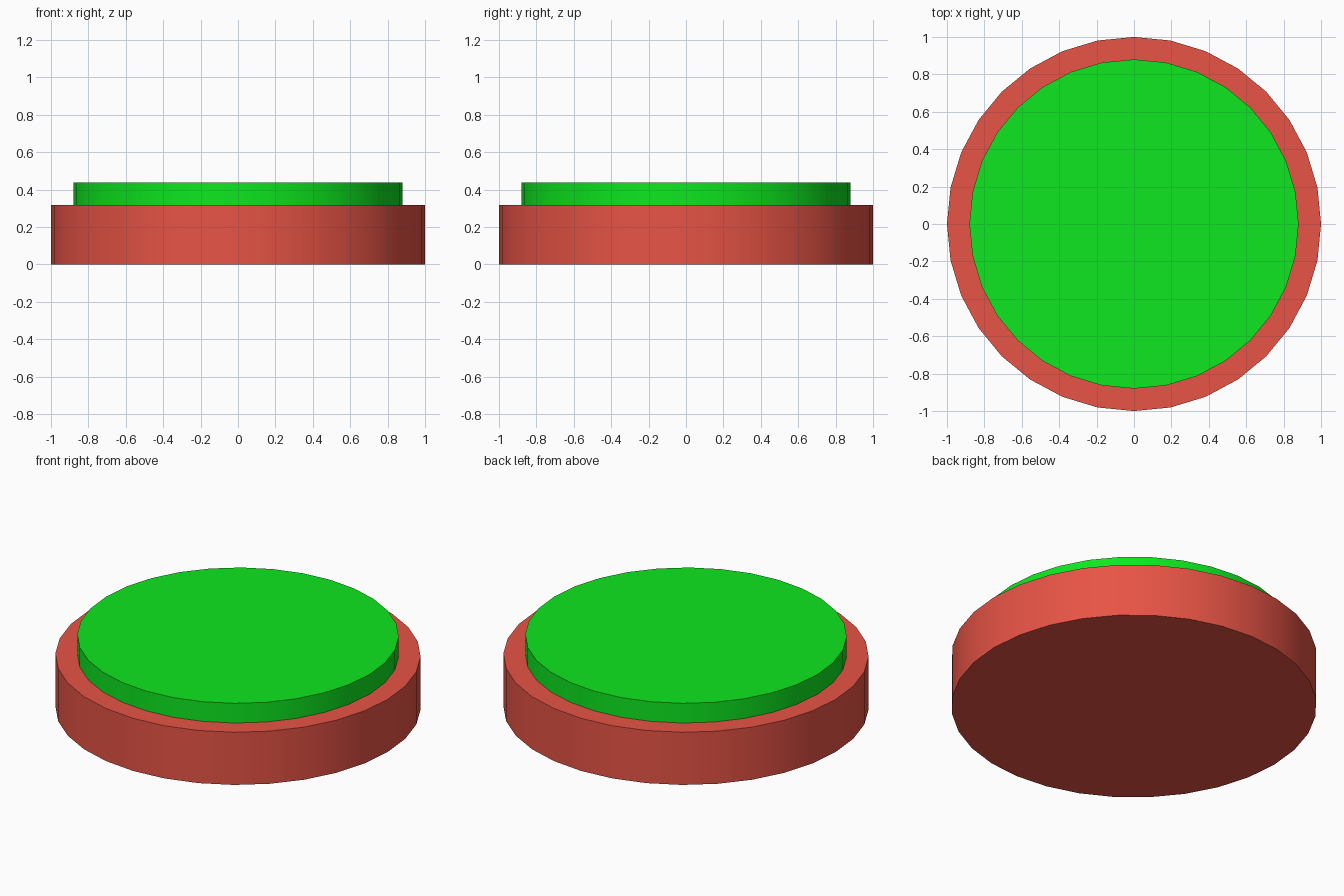
import bpy
import math

if "Cube" in bpy.data.objects:
    bpy.data.objects.remove(bpy.data.objects["Cube"])


def disc(name, radius, z0, z1, color):
    """Smooth-sided 32-gon disc between two heights."""
    bpy.ops.mesh.primitive_cylinder_add(
        vertices=32, radius=radius, depth=z1 - z0, location=(0, 0, (z0 + z1) / 2))
    obj = bpy.context.object
    obj.name = name
    bpy.ops.object.shade_smooth_by_angle(angle=math.radians(30))
    mat = bpy.data.materials.new(name + "_material")
    mat.diffuse_color = (*color, 1)
    mat.use_nodes = True
    mat.node_tree.nodes["Principled BSDF"].inputs["Base Color"].default_value = mat.diffuse_color
    obj.data.materials.append(mat)
    return obj


# Wide red base
disc("base", 1.0, 0.0, 0.318, (0.8, 0.088, 0.06))
# Slightly narrower green cap resting on it
disc("button_cap", 0.88, 0.318, 0.437, (0.004, 0.8, 0.014))
